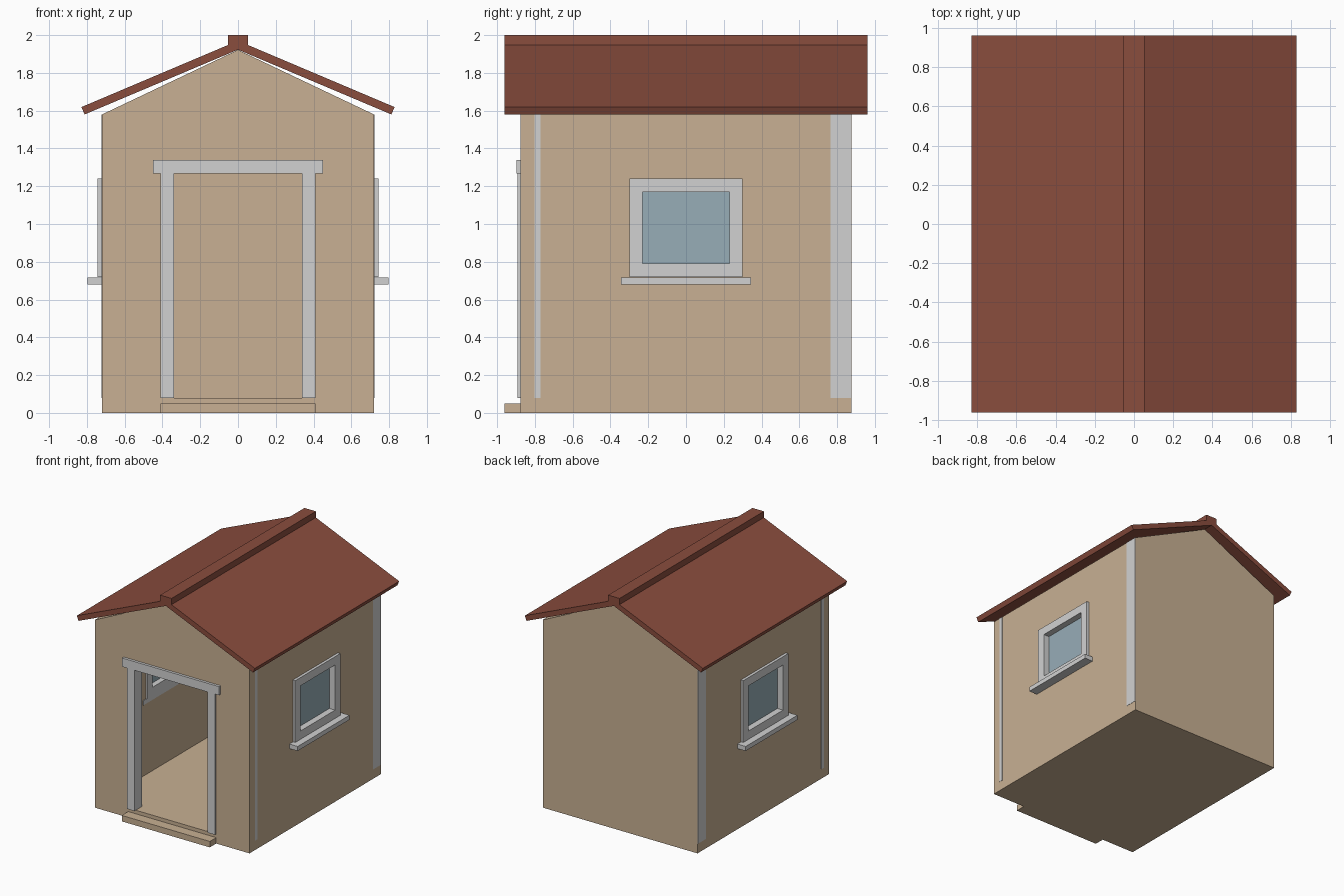
import bpy, bmesh
from mathutils import Vector

cube = bpy.data.objects.get("Cube")
if cube:
    bpy.data.objects.remove(cube, do_unlink=True)


def material(name, r, g, b):
    m = bpy.data.materials.new(name)
    m.use_nodes = True
    m.diffuse_color = (r, g, b, 1)
    node = next(n for n in m.node_tree.nodes if n.type == "BSDF_PRINCIPLED")
    node.inputs["Base Color"].default_value = (r, g, b, 1)
    return m


TAN = material("tan boards", 0.578, 0.434, 0.292)
TRIM = material("light grey trim", 0.64, 0.64, 0.64)
ROOF = material("red brown roof", 0.255, 0.074, 0.048)
GLASS = material("blue grey glass", 0.31, 0.418, 0.474)


def finish(name, bm, mat):
    bmesh.ops.recalc_face_normals(bm, faces=bm.faces[:])
    mesh = bpy.data.meshes.new(name)
    bm.to_mesh(mesh)
    bm.free()
    mesh.materials.append(mat)
    obj = bpy.data.objects.new(name, mesh)
    bpy.context.collection.objects.link(obj)
    return obj


def box(name, xs, ys, zs, mat):
    """Box spanning the given ranges."""
    bm = bmesh.new()
    bmesh.ops.create_cube(bm, size=1)
    for v in bm.verts:
        v.co = [(a + b) / 2 + c * (b - a) for c, (a, b) in zip(v.co, (xs, ys, zs))]
    return finish(name, bm, mat)


def prism(name, profile, y0, y1, mat):
    """Extrude an x-z profile along y."""
    bm = bmesh.new()
    face = bm.faces.new([bm.verts.new((x, y0, z)) for x, z in profile])
    ext = bmesh.ops.extrude_face_region(bm, geom=[face])["geom"]
    moved = [g for g in ext if isinstance(g, bmesh.types.BMVert)]
    bmesh.ops.translate(bm, verts=moved, vec=Vector((0, y1 - y0, 0)))
    return finish(name, bm, mat)


def ring(name, xs, outer, inner, mat):
    """Rectangular panel in the y-z plane with a rectangular hole."""
    bm = bmesh.new()
    loops = []
    for x in xs:
        for half, z0, z1 in (outer, inner):
            corners = ((-half, z0), (half, z0), (half, z1), (-half, z1))
            loops.append([bm.verts.new((x, y, z)) for y, z in corners])
    for a, b in ((0, 1), (1, 3), (3, 2), (2, 0)):
        for i in range(4):
            j = (i + 1) % 4
            bm.faces.new((loops[a][i], loops[a][j], loops[b][j], loops[b][i]))
    return finish(name, bm, mat)


W, D, T = 0.72, 0.875, 0.075      # half width, half depth, wall thickness
BASE, EAVE = 0.08, 1.58
WALL = (BASE, EAVE)
FRONT = (-D, -D + T)

# Floor and doorstep
box("floor", (-W, W), (-D, D), (0, BASE), TAN)
box("doorstep", (-0.41, 0.41), (-0.96, -D), (0, 0.05), TAN)

# Front and back walls with gables
box("back_wall", (-W, W), (D - T, D), WALL, TAN)
box("door_header_wall", (-0.41, 0.41), FRONT, (1.27, EAVE), TAN)
gable = ((-W, EAVE), (W, EAVE), (0, 1.922))
prism("front_gable", gable, -D, -D + T, TAN)
prism("back_gable", gable, D - T, D, TAN)

# Door lintel
box("door_lintel", (-0.45, 0.45), (-0.897, -D), (1.267, 1.34), TRIM)
box("door_head_lining", (-0.34, 0.34), (-0.88, -0.79), (1.267, 1.28), TRIM)

# Mirrored parts
for side, s in (("left", 1), ("right", -1)):
    def span(a, b):
        return tuple(sorted((s * a, s * b)))

    box(side + "_front_wall", span(0.41, W), FRONT, WALL, TAN)
    box(side + "_door_jamb", span(0.34, 0.41), (-0.893, -0.79), (BASE, 1.267), TRIM)

    # Side wall with window opening
    ring(side + "_side_wall", span(W - T, W), (D - T, BASE, EAVE), (0.29, 0.72, 1.23), TAN)
    ring(side + "_window_frame", span(0.635, 0.743), (0.3, 0.72, 1.24), (0.23, 0.79, 1.17), TRIM)
    box(side + "_window_glass", span(0.68, 0.69), (-0.235, 0.235), (0.785, 1.175), GLASS)
    box(side + "_window_sill", span(0.64, 0.797), (-0.345, 0.345), (0.68, 0.718), TRIM)

    # Corner posts
    box(side + "_front_post", span(0.615, W + 0.002), (-0.803, -0.77), WALL, TRIM)
    box(side + "_back_post", span(0.615, W + 0.002), (0.765, D - 0.001), WALL, TRIM)

    # Roof slab
    slab = [(0, 1.923), (s * 0.812, 1.58), (s * 0.829, 1.619), (0, 1.97)]
    prism(side + "_roof_slab", slab, -0.96, 0.96, ROOF)

# Ridge cap
box("ridge_cap", (-0.053, 0.053), (-0.96, 0.96), (1.945, 2.0), ROOF)
